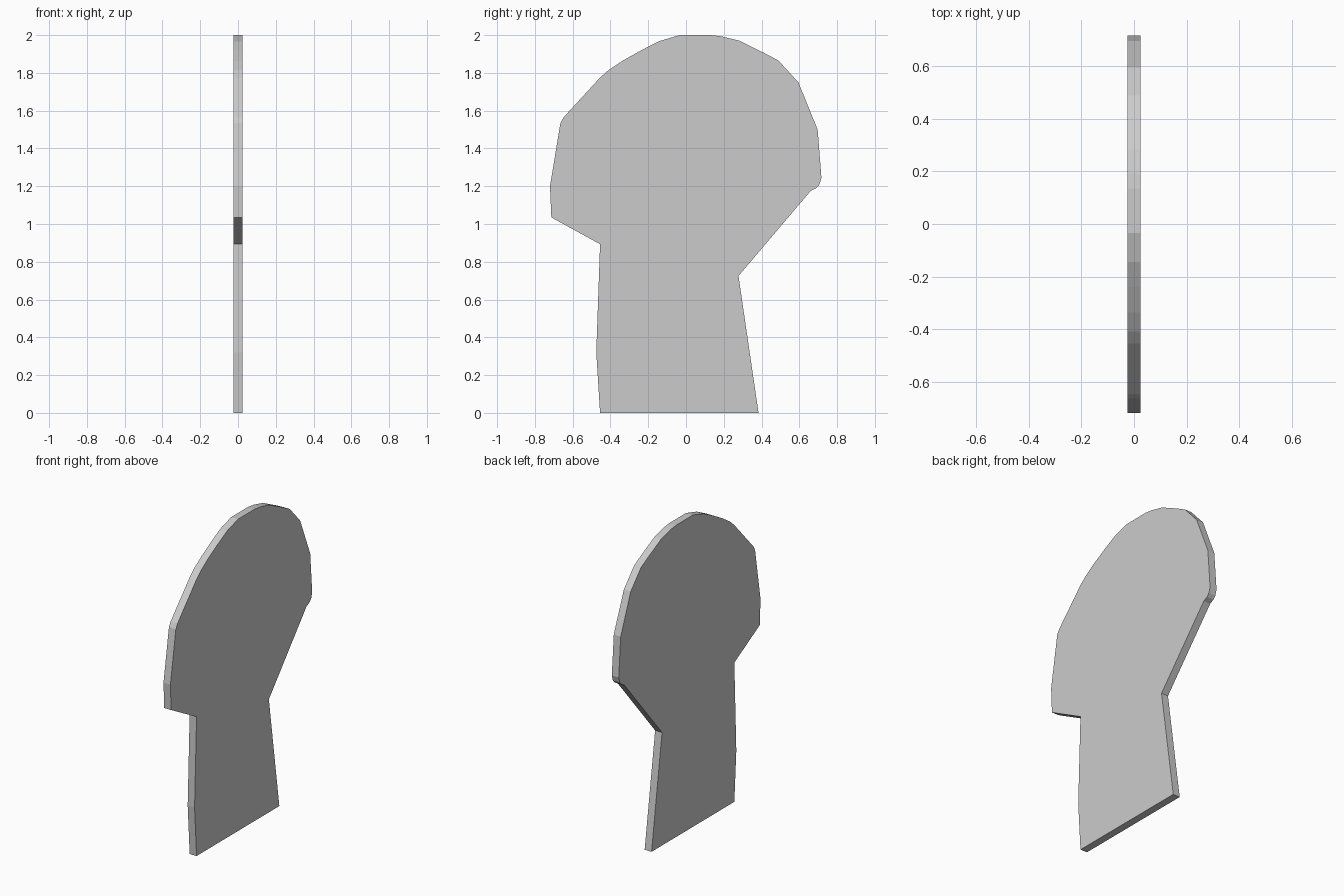
import bpy, bmesh
from mathutils import Vector

if "Cube" in bpy.data.objects:
    bpy.data.objects.remove(bpy.data.objects["Cube"])

HALF = 0.0245  # half thickness along x

# Outline in the y-z plane: left stem, rounded head, right stem
outline = [
    (-0.455, 0), (-0.475, 0.32), (-0.455, 0.893), (-0.713, 1.035),
    (-0.72, 1.20), (-0.665, 1.535), (-0.648, 1.565), (-0.455, 1.775),
    (-0.41, 1.815), (-0.336, 1.864), (-0.24, 1.918), (-0.145, 1.967),
    (-0.035, 2.0), (0.135, 2.0), (0.19, 1.993), (0.283, 1.97),
    (0.415, 1.905), (0.49, 1.865), (0.595, 1.75), (0.697, 1.50),
    (0.717, 1.245), (0.707, 1.21), (0.69, 1.19), (0.66, 1.175),
    (0.278, 0.725), (0.384, 0),
]

# Flat plate extruded from the outline
bm = bmesh.new()
face = bm.faces.new([bm.verts.new((-HALF, y, z)) for y, z in outline])
ext = bmesh.ops.extrude_face_region(bm, geom=[face], use_keep_orig=True)
verts = [g for g in ext["geom"] if isinstance(g, bmesh.types.BMVert)]
bmesh.ops.translate(bm, verts=verts, vec=Vector((2 * HALF, 0, 0)))
bmesh.ops.recalc_face_normals(bm, faces=bm.faces[:])

mesh = bpy.data.meshes.new("flat_plate")
bm.to_mesh(mesh)
bm.free()
plate = bpy.data.objects.new("flat_plate", mesh)
bpy.context.collection.objects.link(plate)
